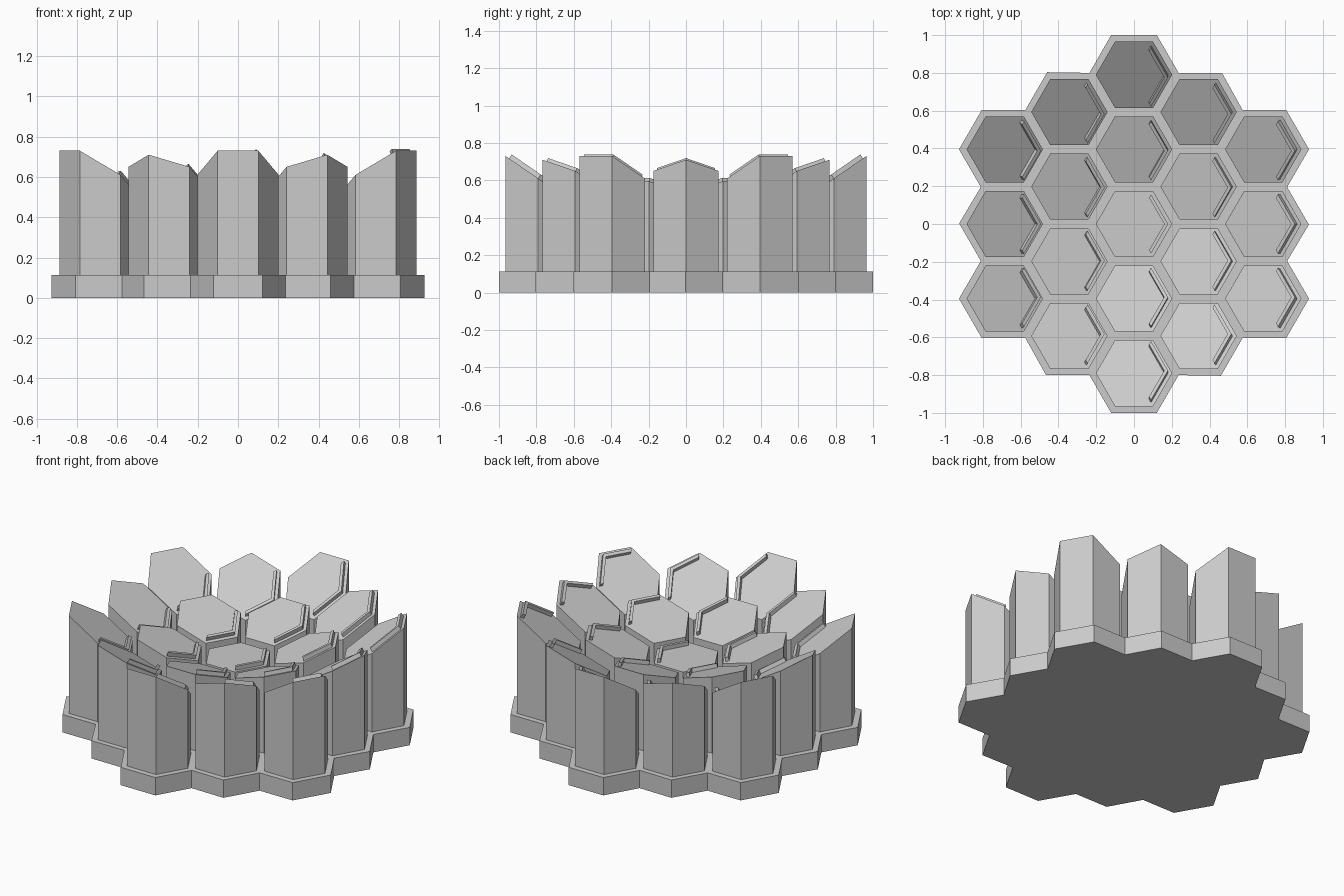
import bpy, bmesh
from math import cos, sin, pi, radians, hypot
from mathutils import Vector, Matrix

if "Cube" in bpy.data.objects:
    bpy.data.objects.remove(bpy.data.objects["Cube"])

SPACING = 0.395      # distance between neighbouring columns
RADIUS = 0.202       # column corner radius
BASE_TOP = 0.113

grey = bpy.data.materials.new("light_grey")
grey.use_nodes = True
colour = (0.6, 0.6, 0.6, 1)
grey.diffuse_color = colour
grey.node_tree.nodes["Principled BSDF"].inputs["Base Color"].default_value = colour


def prism(name, bottom, top):
    """Solid between two matching rings of points."""
    bm = bmesh.new()
    low = [bm.verts.new(p) for p in bottom]
    high = [bm.verts.new(p) for p in top]
    bm.faces.new(low[::-1])
    bm.faces.new(high)
    n = len(low)
    for i in range(n):
        j = (i + 1) % n
        bm.faces.new((low[i], low[j], high[j], high[i]))
    bmesh.ops.recalc_face_normals(bm, faces=bm.faces)
    mesh = bpy.data.meshes.new(name)
    bm.to_mesh(mesh)
    bm.free()
    mesh.materials.append(grey)
    obj = bpy.data.objects.new(name, mesh)
    bpy.context.collection.objects.link(obj)
    return obj


def corner(centre, radius, degrees):
    a = radians(degrees)
    return centre + Vector((radius * cos(a), radius * sin(a), 0))


# Base plate: one sixth of the stepped outline, turned around the centre
sector = [(0.466, 0.8), (0.236, 0.8), (0.121, 1.0), (-0.121, 1.0), (-0.236, 0.8)]
outline = [Matrix.Rotation(k * pi / 3, 3, "Z") @ Vector((x, y, 0))
           for k in range(6) for x, y in sector]
prism("base_plate", outline, [p + Vector((0, 0, BASE_TOP)) for p in outline])


def add_column(x, y):
    centre = Vector((x, y, 0))
    r = hypot(x, y)
    height = 0.46 + 0.19 * r
    grad = centre * 0.87          # tops tilt toward the middle like a dish
    normal = Vector((-grad.x, -grad.y, 1)).normalized()

    def on_top(p):
        return Vector((p.x, p.y, height + grad.dot(p - centre)))

    ring = [corner(centre, RADIUS, 60 * k) for k in range(6)]
    prism("hexagonal_column", [p + Vector((0, 0, BASE_TOP - 0.01)) for p in ring],
          [on_top(p) for p in ring])

    # Raised lip along the two edges on the +x side
    angles = (-60, 0, 60)
    lip = [corner(centre, RADIUS - 0.022, a) for a in angles]
    lip += [corner(centre, RADIUS - 0.042, a) for a in reversed(angles)]
    lip = [on_top(p) for p in lip]
    prism("edge_lip", [p - normal * 0.01 for p in lip],
          [p + normal * 0.025 for p in lip])


# Honeycomb of nineteen columns
for q in range(-2, 3):
    for s in range(-2, 3):
        if abs(q + s) <= 2:
            add_column(q * SPACING * cos(pi / 6), (s + q / 2) * SPACING)
